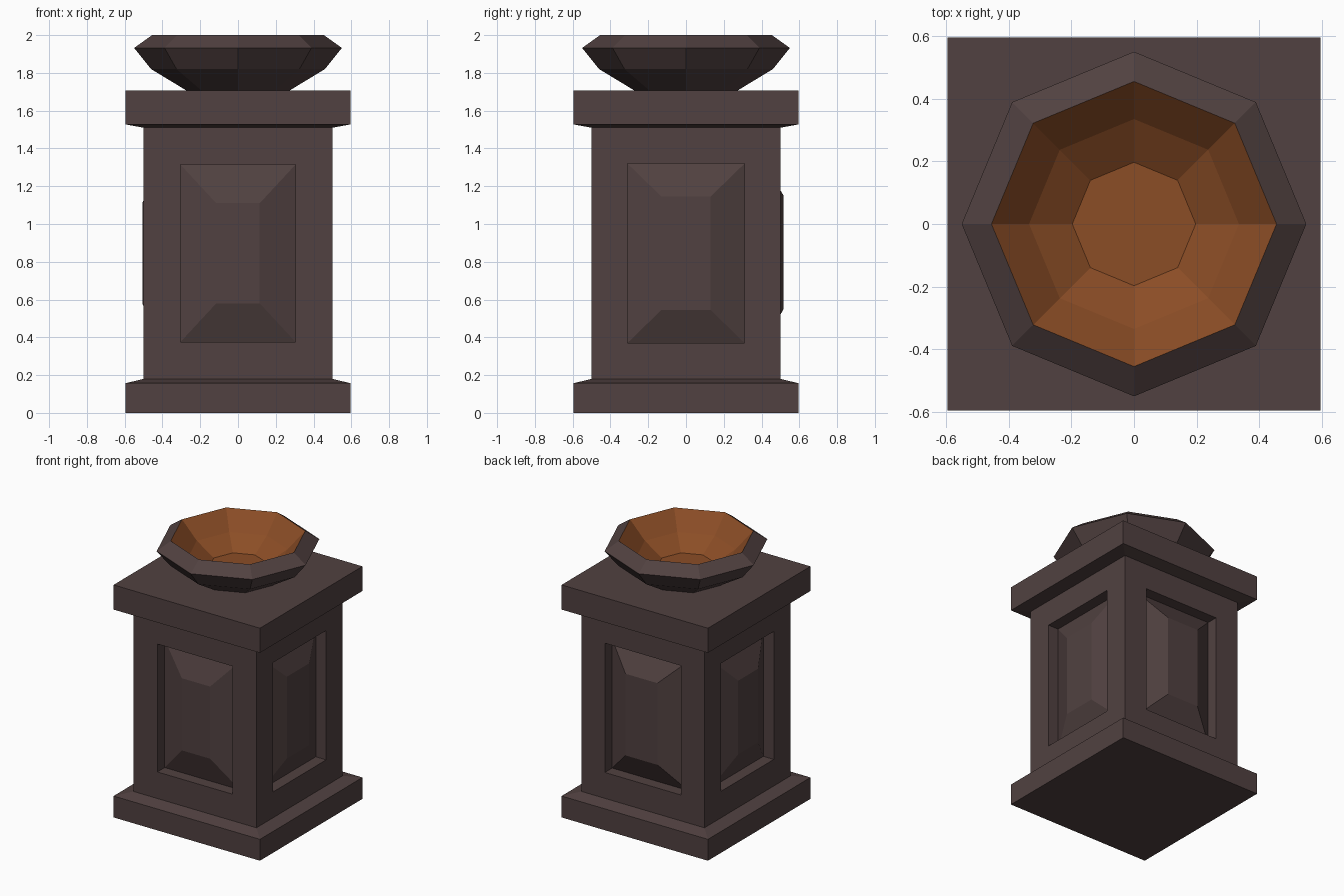
import bpy, bmesh, math
from mathutils import Matrix

if "Cube" in bpy.data.objects:
    bpy.data.objects.remove(bpy.data.objects["Cube"])


def material(name, rgb):
    m = bpy.data.materials.new(name)
    m.diffuse_color = (*rgb, 1)
    m.use_nodes = True
    m.node_tree.nodes["Principled BSDF"].inputs["Base Color"].default_value = m.diffuse_color
    return m


stone = material("dark_stone", (0.082, 0.053, 0.052))
ember = material("ember_orange", (0.258, 0.074, 0.019))


def finish(name, bm, mats):
    me = bpy.data.meshes.new(name)
    bm.to_mesh(me)
    bm.free()
    for m in mats:
        me.materials.append(m)
    ob = bpy.data.objects.new(name, me)
    bpy.context.collection.objects.link(ob)
    return ob


def skin(bm, loops, cap_start=True, cap_end=True, mat=lambda i: 0):
    """Join successive point loops with quads."""
    rings = [[bm.verts.new(p) for p in lp] for lp in loops]
    n = len(rings[0])
    for i, (a, b) in enumerate(zip(rings, rings[1:])):
        for k in range(n):
            j = (k + 1) % n
            bm.faces.new((a[k], a[j], b[j], b[k])).material_index = mat(i)
    if cap_start:
        bm.faces.new(rings[0][::-1]).material_index = mat(0)
    if cap_end:
        bm.faces.new(rings[-1]).material_index = mat(len(rings) - 1)


def square(h, z):
    return [(-h, -h, z), (h, -h, z), (h, h, z), (-h, h, z)]


# base plinth and top slab, each with a shallow sloped side
bm = bmesh.new()
skin(bm, [square(0.595, 0), square(0.595, 0.157), square(0.5, 0.18)])
finish("base_plinth", bm, [stone])
bm = bmesh.new()
skin(bm, [square(0.5, 1.51), square(0.595, 1.527), square(0.595, 1.708)])
finish("top_slab", bm, [stone])

# column: four sides, each with a recess and a raised bevelled panel
bm = bmesh.new()
# (turn, recess half width, recess z0, z1, panel half width, panel z0, z1, panel reach)
sides = [(0, 0.305, 0.375, 1.315, 0.115, 0.58, 1.11, 0.488),
         (90, 0.31, 0.37, 1.32, 0.13, 0.545, 1.145, 0.488),
         (180, 0.31, 0.37, 1.32, 0.13, 0.55, 1.15, 0.517),
         (270, 0.305, 0.375, 1.315, 0.115, 0.575, 1.115, 0.505)]


def rect(turn, h, z0, z1, d):
    rot = Matrix.Rotation(math.radians(turn), 3, 'Z')
    pts = Matrix(((-h, -d, z0), (h, -d, z0), (h, -d, z1), (-h, -d, z1)))
    return [rot @ p for p in pts]


for turn, rh, r0, r1, ph, p0, p1, reach in sides:
    skin(bm, [rect(turn, 0.5, 0.18, 1.51, 0.5), rect(turn, rh, r0, r1, 0.5),
              rect(turn, rh, r0, r1, 0.415), rect(turn, ph, p0, p1, reach)],
         cap_start=False)
bmesh.ops.remove_doubles(bm, verts=bm.verts, dist=0.0005)
finish("panelled_column", bm, [stone])

# octagonal fire bowl: dark outside and rim, orange inside
profile = [(0.275, 1.708), (0.46, 1.82), (0.55, 1.932), (0.455, 2.0),
           (0.335, 1.875), (0.197, 1.785)]
bm = bmesh.new()
skin(bm, [[(r * math.cos(k * math.pi / 4), r * math.sin(k * math.pi / 4), z)
           for k in range(8)] for r, z in profile],
     mat=lambda i: 1 if i >= 3 else 0)
finish("fire_bowl", bm, [stone, ember])
